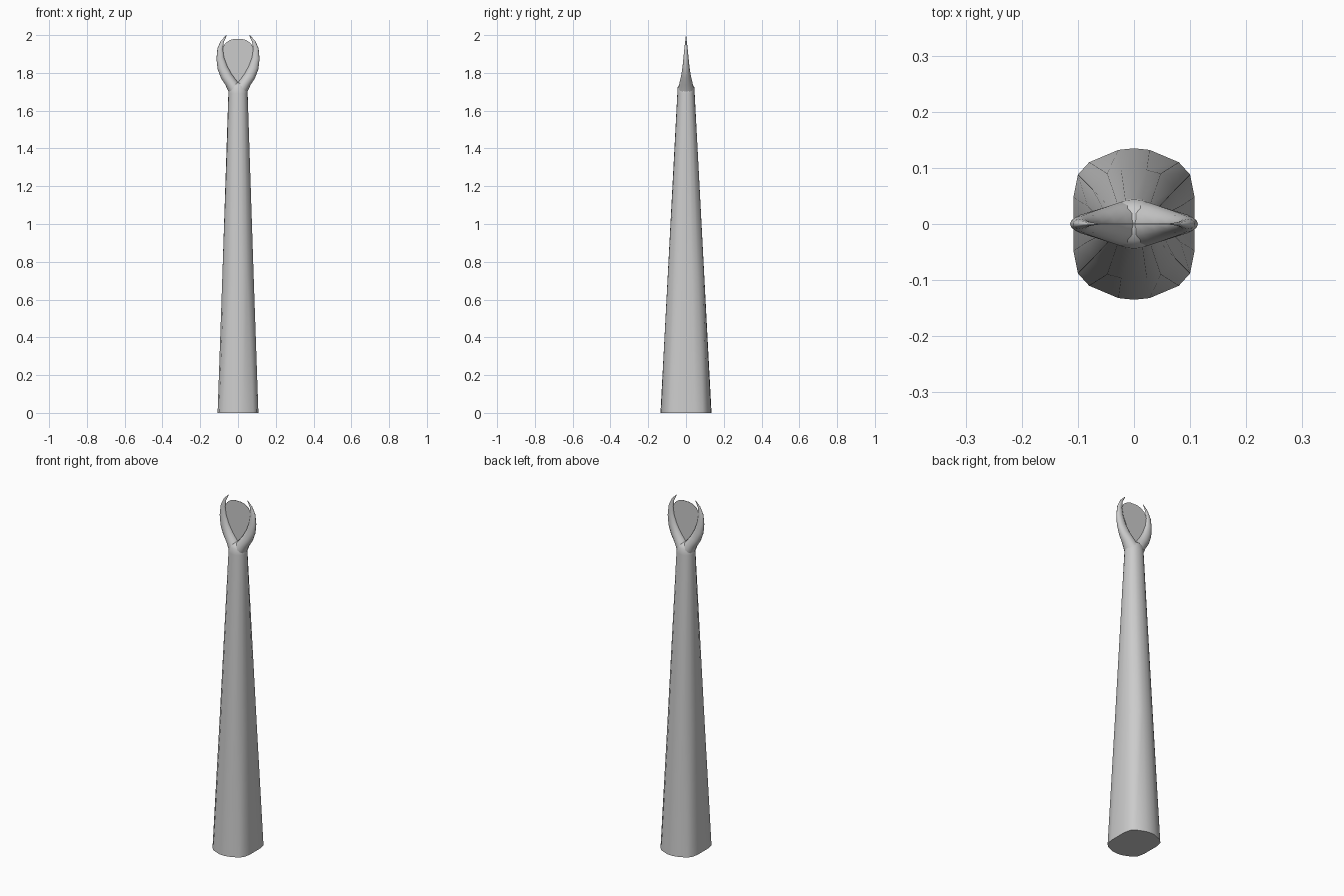
import bpy, bmesh, math
from mathutils import Vector

if "Cube" in bpy.data.objects:
    bpy.data.objects.remove(bpy.data.objects["Cube"])


def loft(name, rings, smooth=True):
    """Skin a list of equal-length point rings and cap both ends."""
    bm = bmesh.new()
    vr = [[bm.verts.new(p) for p in r] for r in rings]
    n = len(vr[0])
    for a, b in zip(vr, vr[1:]):
        for i in range(n):
            j = (i + 1) % n
            bm.faces.new((a[i], a[j], b[j], b[i]))
    bm.faces.new(vr[0][::-1])
    bm.faces.new(vr[-1])
    bmesh.ops.recalc_face_normals(bm, faces=bm.faces)
    me = bpy.data.meshes.new(name)
    bm.to_mesh(me)
    bm.free()
    ob = bpy.data.objects.new(name, me)
    bpy.context.collection.objects.link(ob)
    if smooth:
        bpy.ops.object.select_all(action='DESELECT')
        ob.select_set(True)
        bpy.context.view_layer.objects.active = ob
        bpy.ops.object.shade_smooth_by_angle(angle=math.radians(50))
    return ob


def mirrored_ring(quad, z):
    """Full section from a quarter outline running from the x axis to the y axis."""
    half = quad + [(-x, y) for x, y in quad[-2::-1]]
    full = half + [(x, -y) for x, y in half[-2:0:-1]]
    return [(x, y, z) for x, y in full]


def ellipse(rx, ry, z):
    quad = [(rx * math.cos(i * math.pi / 10), ry * math.sin(i * math.pi / 10)) for i in range(6)]
    return mirrored_ring(quad, z)


# Tapered handle, blocky at the foot and oval at the neck, with a rounded crotch on top
foot = [(.108, 0), (.108, .048), (.1, .088), (.08, .11), (.028, .132), (0, .135)]
middle = [(.083, 0), (.083, .032), (.074, .062), (.048, .09), (.023, .096), (0, .097)]
loft("handle", [
    mirrored_ring(foot, 0),
    mirrored_ring(middle, .72),
    ellipse(.051, .046, 1.69),
    ellipse(.05, .044, 1.725),
    ellipse(.036, .03, 1.744),
    ellipse(.01, .008, 1.752),
])

# Curved prongs: inner x, inner z, outer x, outer z, half thickness
sections = [
    (-.005, 1.745, .048, 1.695, .040),
    (.012, 1.765, .066, 1.735, .034),
    (.034, 1.795, .09, 1.772, .026),
    (.056, 1.835, .108, 1.82, .019),
    (.073, 1.88, .114, 1.875, .014),
    (.080, 1.925, .109, 1.93, .009),
    (.075, 1.965, .091, 1.97, .004),
    (.059, 1.998, .062, 2.0, .0006),
]
for side, label in ((1, "right"), (-1, "left")):
    rings = []
    for ix, iz, ox, oz, hy in sections:
        c = Vector(((ix + ox) / 2, 0, (iz + oz) / 2))
        r = Vector(((ox - ix) / 2, 0, (oz - iz) / 2))
        ring = []
        for k in range(12):
            a = k * math.pi / 6
            p = c + r * math.cos(a) + Vector((0, hy * math.sin(a), 0))
            ring.append((side * p.x, p.y, p.z))
        rings.append(ring)
    loft("prong_" + label, rings)

# Thin flat pane held between the prongs
right = [(.0, 1.745), (.04, 1.79), (.066, 1.84), (.08, 1.89), (.082, 1.93),
         (.068, 1.956), (.045, 1.973), (.02, 1.98)]
outline = right + [(-x, z) for x, z in right[:0:-1]]
loft("pane", [[(x, y, z) for x, z in outline] for y in (-.001, .001)], smooth=False)
